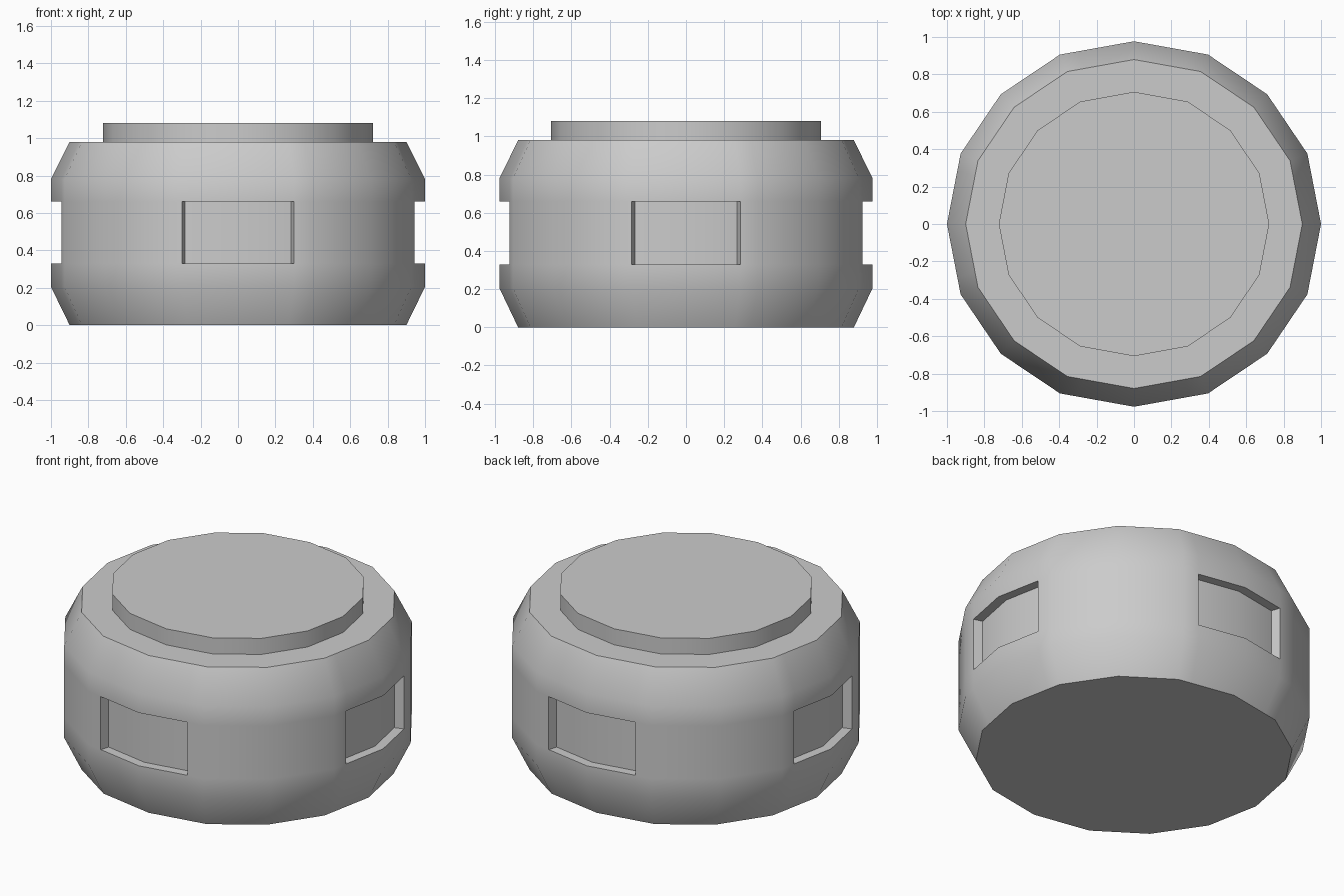
import bpy, bmesh

if "Cube" in bpy.data.objects:
    bpy.data.objects.remove(bpy.data.objects["Cube"])

# One quarter of the 16-sided outline at full radius
QUARTER = [(1, 0), (0.927, 0.385), (0.712, 0.71), (0.396, 0.927), (0, 1)]
DEPTH = 0.977      # the outline is slightly flattened in y
T = 0.757          # pocket edge, as a fraction along the neighbouring side
FLOOR = 0.942      # pocket floor scale


def outline():
    pts = list(QUARTER[:4])
    pts += [(-x, y) for x, y in reversed(QUARTER[1:])]
    pts = pts[:4] + [(0, 1)] + [(-x, y) for x, y in reversed(QUARTER[1:4])]
    pts += [(-x, -y) for x, y in pts]
    return [(x, y * DEPTH) for x, y in pts]


def stack(bm, pts, profile):
    """Skin rings of the outline through (radius, z) levels; return the bands."""
    rings = [[bm.verts.new((x * r, y * r, z)) for x, y in pts] for r, z in profile]
    n = len(pts)
    bands = [[bm.faces.new((a[i], a[(i + 1) % n], b[(i + 1) % n], b[i]))
              for i in range(n)] for a, b in zip(rings, rings[1:])]
    bm.faces.new(rings[0][::-1])
    bm.faces.new(rings[-1])
    return bands


def finish(bm, name):
    bmesh.ops.recalc_face_normals(bm, faces=bm.faces)
    mesh = bpy.data.meshes.new(name)
    bm.to_mesh(mesh)
    bm.free()
    ob = bpy.data.objects.new(name, mesh)
    bpy.context.collection.objects.link(ob)
    bpy.ops.object.select_all(action='DESELECT')
    ob.select_set(True)
    bpy.context.view_layer.objects.active = ob
    bpy.ops.object.shade_smooth_by_angle(angle=0.56)


base = outline()

# Body outline with extra points where the four pockets end
pts, pocket = [], []
for i, p in enumerate(base):
    q = base[(i + 1) % 16]
    pts.append(p)
    k = len(pts) - 1
    if i % 4 == 0:                      # side leaving a pocket centre
        t = T
        pocket.append(k)
    elif i % 4 == 3:                    # side arriving at a pocket centre
        t = 1 - T
        pocket.append(k + 1)
    else:
        continue
    pts.append((p[0] + (q[0] - p[0]) * t, p[1] + (q[1] - p[1]) * t))

# Body with chamfered rims
bm = bmesh.new()
bands = stack(bm, pts, [(0.9, 0), (1, 0.205), (1, 0.33), (1, 0.66),
                        (1, 0.78), (0.9, 0.98)])

# Four recessed pockets
faces = [bands[2][i] for i in pocket]
ret = bmesh.ops.extrude_face_region(bm, geom=faces)
for v in ret['geom']:
    if isinstance(v, bmesh.types.BMVert):
        v.co.x *= FLOOR
        v.co.y *= FLOOR
bmesh.ops.delete(bm, geom=[f for f in faces if f.is_valid], context='FACES')
finish(bm, "body")

# Raised lid
bm = bmesh.new()
stack(bm, base, [(0.723, 0.97), (0.723, 1.08)])
finish(bm, "lid")
